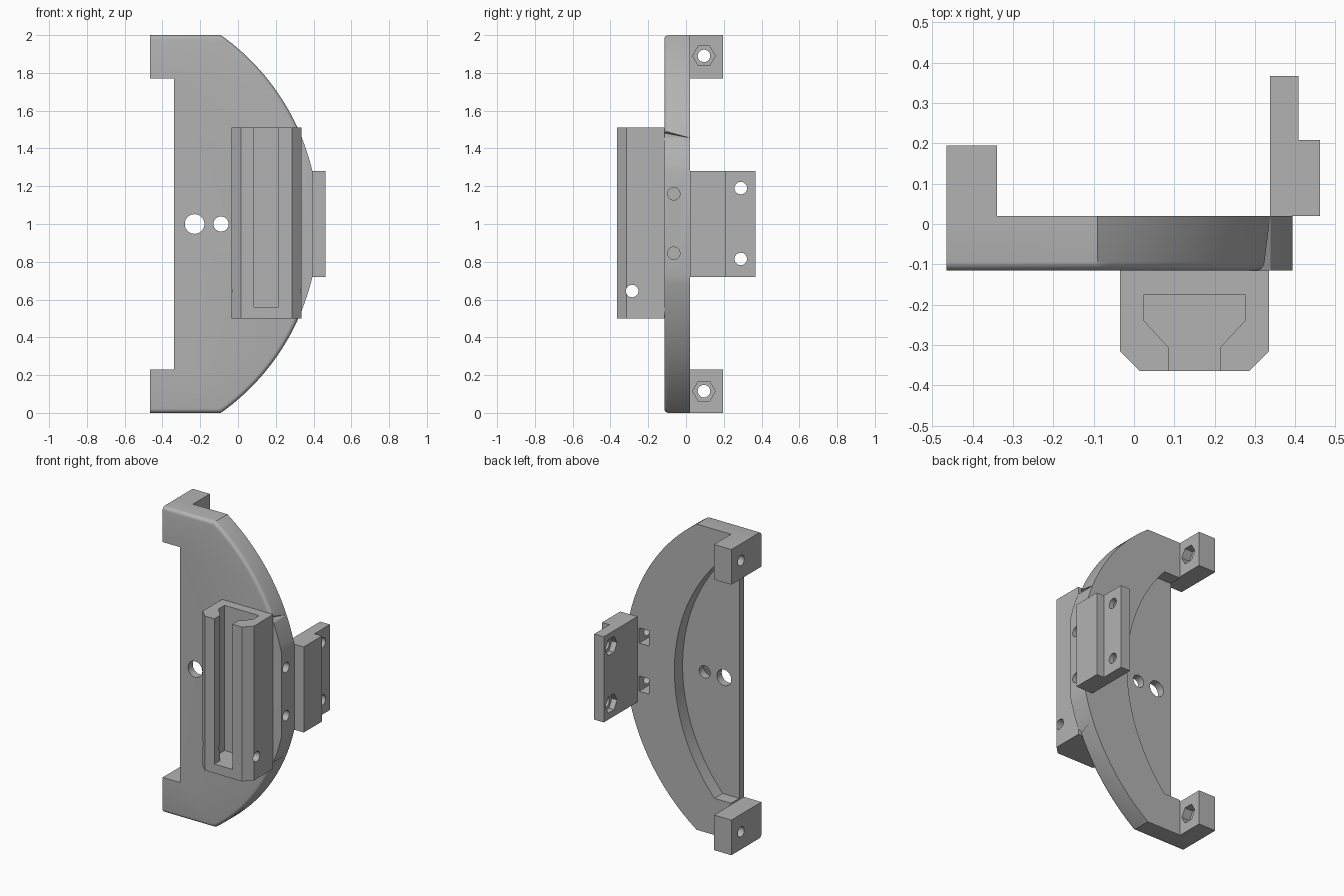
import bpy, bmesh, math

cube = bpy.data.objects.get("Cube")
if cube:
    bpy.data.objects.remove(cube, do_unlink=True)

grey = bpy.data.materials.new("plain grey")
grey.use_nodes = True
grey.diffuse_color = (0.45, 0.45, 0.45, 1)
grey.node_tree.nodes["Principled BSDF"].inputs["Base Color"].default_value = grey.diffuse_color


def prism(name, pts, lo, hi, axis, bevel_rule=None):
    """Extrude a 2D outline along an axis, optionally rounding chosen edges."""
    place = {"x": lambda a, b, t: (t, a, b),
             "y": lambda a, b, t: (a, t, b),
             "z": lambda a, b, t: (a, b, t)}[axis]
    bm = bmesh.new()
    near = [bm.verts.new(place(a, b, lo)) for a, b in pts]
    far = [bm.verts.new(place(a, b, hi)) for a, b in pts]
    bm.faces.new(near)
    bm.faces.new(far[::-1])
    for i in range(len(pts)):
        j = (i + 1) % len(pts)
        bm.faces.new((near[i], far[i], far[j], near[j]))
    bmesh.ops.recalc_face_normals(bm, faces=bm.faces)
    if bevel_rule:
        edges = [e for e in bm.edges if bevel_rule(*[v.co for v in e.verts])]
        bmesh.ops.bevel(bm, geom=edges, offset=0.022, segments=4,
                        profile=0.5, affect="EDGES")
    mesh = bpy.data.meshes.new(name)
    bm.to_mesh(mesh)
    bm.free()
    mesh.materials.append(grey)
    obj = bpy.data.objects.new(name, mesh)
    bpy.context.collection.objects.link(obj)
    return obj


def rect(a0, a1, b0, b1):
    return [(a0, b0), (a1, b0), (a1, b1), (a0, b1)]


def ring(a, b, r, n=32):
    return [(a + r * math.cos(2 * math.pi * i / n),
             b + r * math.sin(2 * math.pi * i / n)) for i in range(n)]


def arc(cx, r, z0, z1, n):
    """Points on a circle centred at height 1, between two heights."""
    a0, a1 = math.asin((z0 - 1) / r), math.asin((z1 - 1) / r)
    return [(cx + r * math.cos(a0 + (a1 - a0) * i / n),
             1 + r * math.sin(a0 + (a1 - a0) * i / n)) for i in range(n + 1)]


def cut(obj, cutters):
    for c in cutters:
        mod = obj.modifiers.new("cut", "BOOLEAN")
        mod.operation, mod.solver, mod.object = "DIFFERENCE", "EXACT", c
        bpy.context.view_layer.objects.active = obj
        bpy.ops.object.modifier_apply(modifier=mod.name)
        bpy.data.objects.remove(c, do_unlink=True)


FRONT, BACK = -0.115, 0.02
LEVELS = (0.815, 1.19)

# Curved plate with a flat on the side and a rounded front rim
outline = ([(-0.465, 0)] + arc(-0.8, 1.226, 0, 0.72, 24)
           + arc(-0.8, 1.226, 1.28, 2, 24)
           + [(-0.465, 2), (-0.465, 1.77), (-0.34, 1.77), (-0.34, 0.23), (-0.465, 0.23)])


def front_rim(p, q):
    if max(p.y, q.y) > FRONT + 0.001:
        return False
    level = abs(p.z - q.z) < 1e-4 and (p.z < 0.01 or p.z > 1.99)
    curved = min(p.x, q.x) > -0.2 and max(p.x, q.x) < 0.325
    return level or curved


plate = prism("curved_plate", outline, FRONT, BACK, "y", front_rim)

# Rear pocket, through holes, side bolt holes and nut slots
pocket = [(-0.4, 0.24)] + arc(-1.07, 1.14, 0.24, 1.76, 40) + [(-0.4, 1.76)]
cutters = [prism("pocket_cutter", pocket, -0.065, 0.1, "y"),
           prism("large_hole_cutter", ring(-0.23, 1, 0.052), -0.3, 0.1, "y"),
           prism("small_hole_cutter", ring(-0.09, 1, 0.04), -0.3, 0.1, "y")]
for z in (0.845, 1.16):
    cutters.append(prism("bolt_cutter", ring(-0.065, z, 0.033), 0.2, 0.5, "x"))
    cutters.append(prism("nut_slot_cutter", rect(0.255, 0.325, z - 0.05, z + 0.05),
                         -0.1, 0.1, "y"))
cut(plate, cutters)
parts = [plate]

# End blocks with hexagonal nut seats
for name, z0, z1, zc in (("lower_end_block", 0, 0.23, 0.115),
                         ("upper_end_block", 1.77, 2, 1.89)):
    block = prism(name, rect(BACK, 0.195, z0, z1), -0.465, -0.34, "x")
    cut(block, [prism("hole_cutter", ring(0.095, zc, 0.033), -0.6, -0.2, "x"),
                prism("nut_cutter", ring(0.095, zc, 0.06, 6), -0.4, -0.2, "x")])
    parts.append(block)

# Front channel with chamfered corners and a wide-backed slot
body = [(-0.035, FRONT), (-0.035, -0.315), (0.015, -0.365),
        (0.285, -0.365), (0.335, -0.315), (0.335, FRONT)]
slot = [(0.085, -0.5), (0.085, -0.305), (0.025, -0.24), (0.025, -0.175),
        (0.275, -0.175), (0.275, -0.24), (0.215, -0.305), (0.215, -0.5)]
channel = prism("front_channel", body, 0.5, 1.51, "z")
cut(channel, [prism("slot_cutter", slot, 0.56, 1.7, "z"),
              prism("pin_cutter", ring(-0.285, 0.645, 0.033), -0.2, 0.5, "x")])
parts.append(channel)

# Side bracket with a raised step, bolt holes and nut seats
step = [(0.338, BACK), (0.462, BACK), (0.462, 0.208), (0.408, 0.208),
        (0.408, 0.367), (0.338, 0.367)]
bracket = prism("side_bracket", step, 0.72, 1.28, "z")
for z in LEVELS:
    cut(bracket, [prism("hole_cutter", ring(0.29, z, 0.033), 0.2, 0.6, "x"),
                  prism("nut_cutter", ring(0.29, z, 0.06, 6), 0.2, 0.375, "x")])
parts.append(bracket)

# Smooth curves, crisp corners
bpy.ops.object.select_all(action="DESELECT")
for p in parts:
    p.select_set(True)
bpy.context.view_layer.objects.active = plate
bpy.ops.object.shade_smooth_by_angle(angle=math.radians(30))
